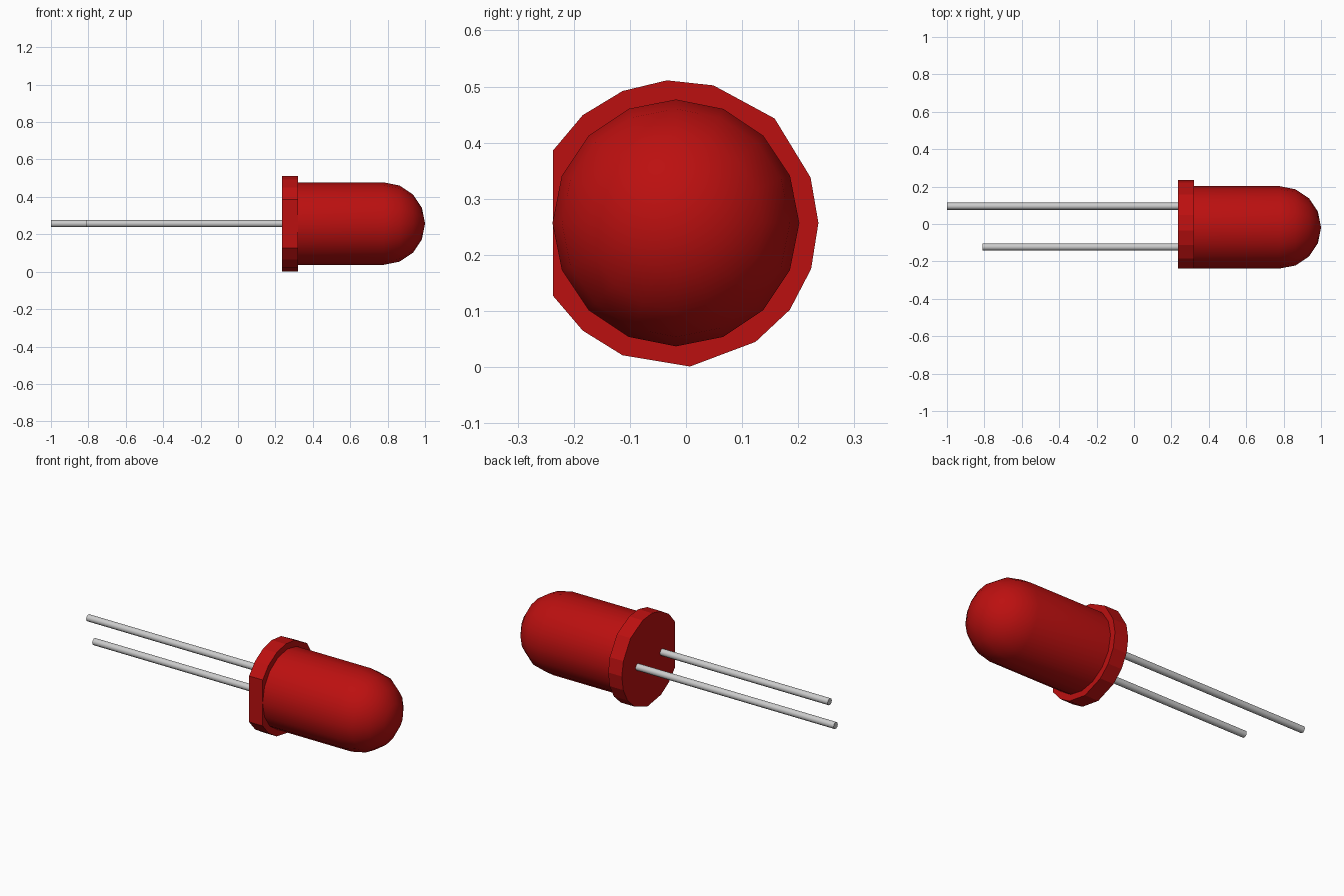
import bpy, bmesh
from math import cos, sin, pi, radians

if "Cube" in bpy.data.objects:
    bpy.data.objects.remove(bpy.data.objects["Cube"])

CY, CZ, R = -0.018, 0.257, 0.22   # bulb axis and radius

def material(name, color):
    m = bpy.data.materials.new(name)
    m.diffuse_color = color
    m.use_nodes = True
    m.node_tree.nodes["Principled BSDF"].inputs["Base Color"].default_value = m.diffuse_color
    return m

red = material("red_plastic", (0.5, 0.005, 0.005, 1))
metal = material("lead_metal", (0.6, 0.6, 0.6, 1))

def finish(name, bm, mat, angle):
    bmesh.ops.recalc_face_normals(bm, faces=bm.faces)
    me = bpy.data.meshes.new(name)
    bm.to_mesh(me)
    bm.free()
    me.materials.append(mat)
    ob = bpy.data.objects.new(name, me)
    bpy.context.collection.objects.link(ob)
    bpy.ops.object.select_all(action='DESELECT')
    bpy.context.view_layer.objects.active = ob
    ob.select_set(True)
    bpy.ops.object.shade_smooth_by_angle(angle=radians(angle))
    return ob

def tube(name, rings, cy, cz, n, mat, angle):
    """Rings of (x, radius) around an axis along x; zero radius makes a tip."""
    bm = bmesh.new()
    loops = []
    for x, r in rings:
        count = n if r > 0 else 1
        loops.append([bm.verts.new((x, cy + r * cos(2 * pi * i / n),
                                    cz + r * sin(2 * pi * i / n)))
                      for i in range(count)])
    for a, b in zip(loops, loops[1:]):
        for i in range(n):
            j = (i + 1) % n
            bm.faces.new((a[i], a[j], b[0]) if len(b) == 1
                         else (a[i], a[j], b[j], b[i]))
    for ring in (loops[0], loops[-1]):
        if len(ring) > 1:
            bm.faces.new(ring)
    return finish(name, bm, mat, angle)

# Bulb: cylinder ending in a hemisphere
dome = [(0.78 + R * sin(pi / 8 * k), R * cos(pi / 8 * k)) for k in range(4)]
tube("bulb", [(0.30, R)] + dome + [(1.0, 0)], CY, CZ, 16, red, 40)

# Flange: uneven rim with one flat side marking the short lead
rim = [(-0.034, 0.511), (0.049, 0.502), (0.158, 0.443), (0.222, 0.338),
       (0.236, 0.257), (0.223, 0.175), (0.185, 0.102), (0.124, 0.045),
       (0.007, 0.001), (-0.113, 0.021), (-0.184, 0.065), (-0.237, 0.127),
       (-0.237, 0.386), (-0.184, 0.449), (-0.113, 0.492)]
bm = bmesh.new()
base = bm.faces.new([bm.verts.new((0.235, y, z)) for y, z in rim])
ext = bmesh.ops.extrude_face_region(bm, geom=[base], use_keep_orig=True)
bmesh.ops.translate(bm, vec=(0.085, 0, 0),
                    verts=[v for v in ext["geom"] if isinstance(v, bmesh.types.BMVert)])
finish("flange", bm, red, 10)

# Two wire leads of different length
for name, x, y in (("long_lead", -1.0, 0.095), ("short_lead", -0.81, -0.123)):
    tube(name, [(x, 0.019), (0.24, 0.019)], y, CZ, 10, metal, 50)
